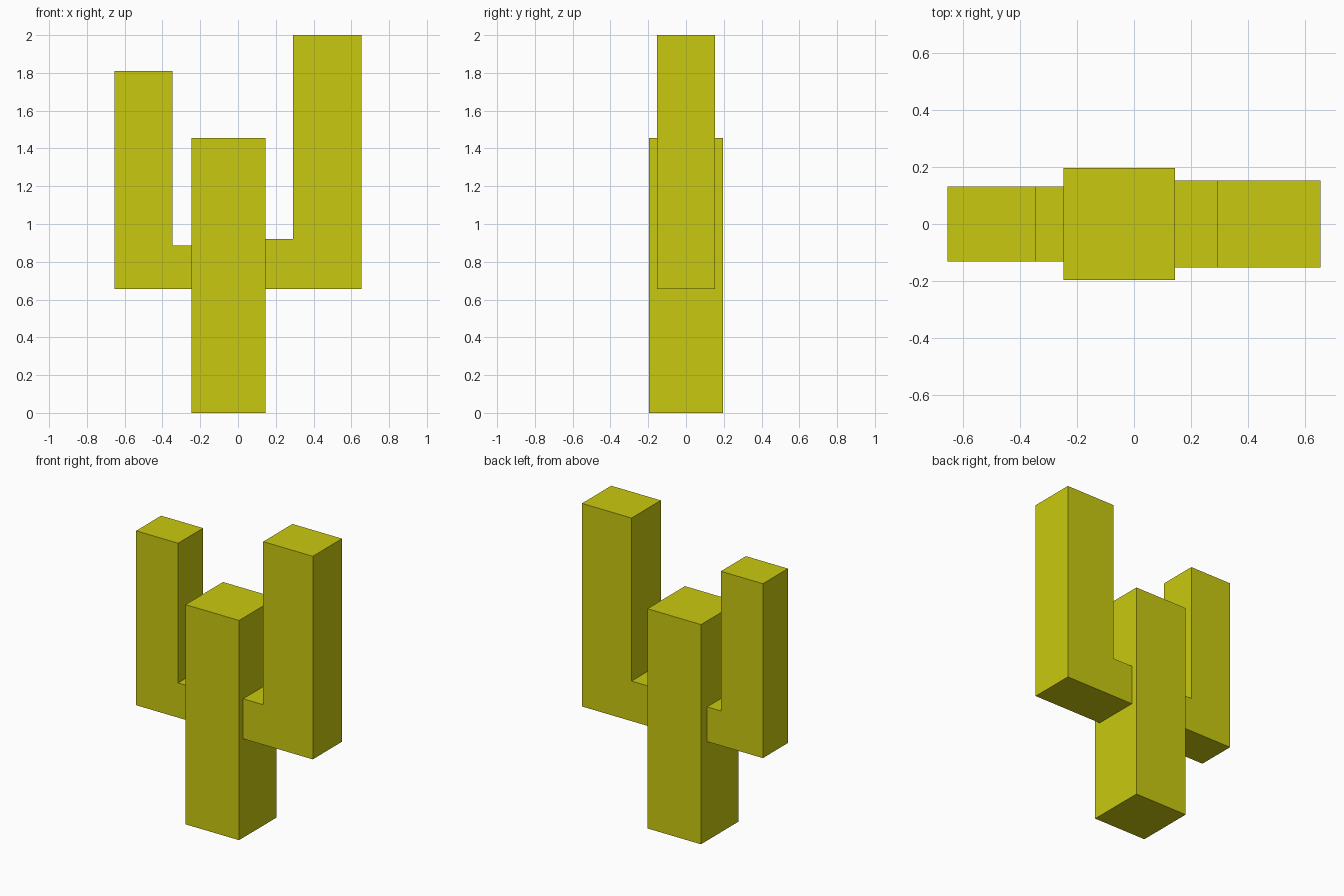
import bpy
import bmesh

if "Cube" in bpy.data.objects:
    bpy.data.objects.remove(bpy.data.objects["Cube"])

green = bpy.data.materials.new("yellow_green")
green.diffuse_color = (0.584, 0.584, 0.005, 1.0)
green.use_nodes = True
green.node_tree.nodes["Principled BSDF"].inputs["Base Color"].default_value = green.diffuse_color


def extrude_profile(name, points, half_depth):
    """Solid from an x/z outline, extruded evenly about y = 0."""
    bm = bmesh.new()
    face = bm.faces.new([bm.verts.new((x, -half_depth, z)) for x, z in points])
    new = bmesh.ops.extrude_face_region(bm, geom=[face])["geom"]
    verts = [v for v in new if isinstance(v, bmesh.types.BMVert)]
    bmesh.ops.translate(bm, verts=verts, vec=(0, 2 * half_depth, 0))
    bmesh.ops.recalc_face_normals(bm, faces=bm.faces)
    mesh = bpy.data.meshes.new(name)
    bm.to_mesh(mesh)
    bm.free()
    mesh.materials.append(green)
    obj = bpy.data.objects.new(name, mesh)
    bpy.context.collection.objects.link(obj)
    return obj


def arm(name, root, inner, outer, elbow, top, half_depth, bottom=0.655):
    """L-shaped arm: short elbow at the trunk, then a tall upright."""
    extrude_profile(name, [(root, bottom), (outer, bottom), (outer, top),
                           (inner, top), (inner, elbow), (root, elbow)], half_depth)


# Trunk
extrude_profile("trunk", [(-0.247, 0), (0.145, 0), (0.145, 1.455), (-0.247, 1.455)], 0.196)

# Arms, starting flush with the trunk sides
arm("left_arm", -0.247, -0.347, -0.655, 0.885, 1.81, 0.131)
arm("right_arm", 0.145, 0.292, 0.655, 0.92, 2.0, 0.153)
